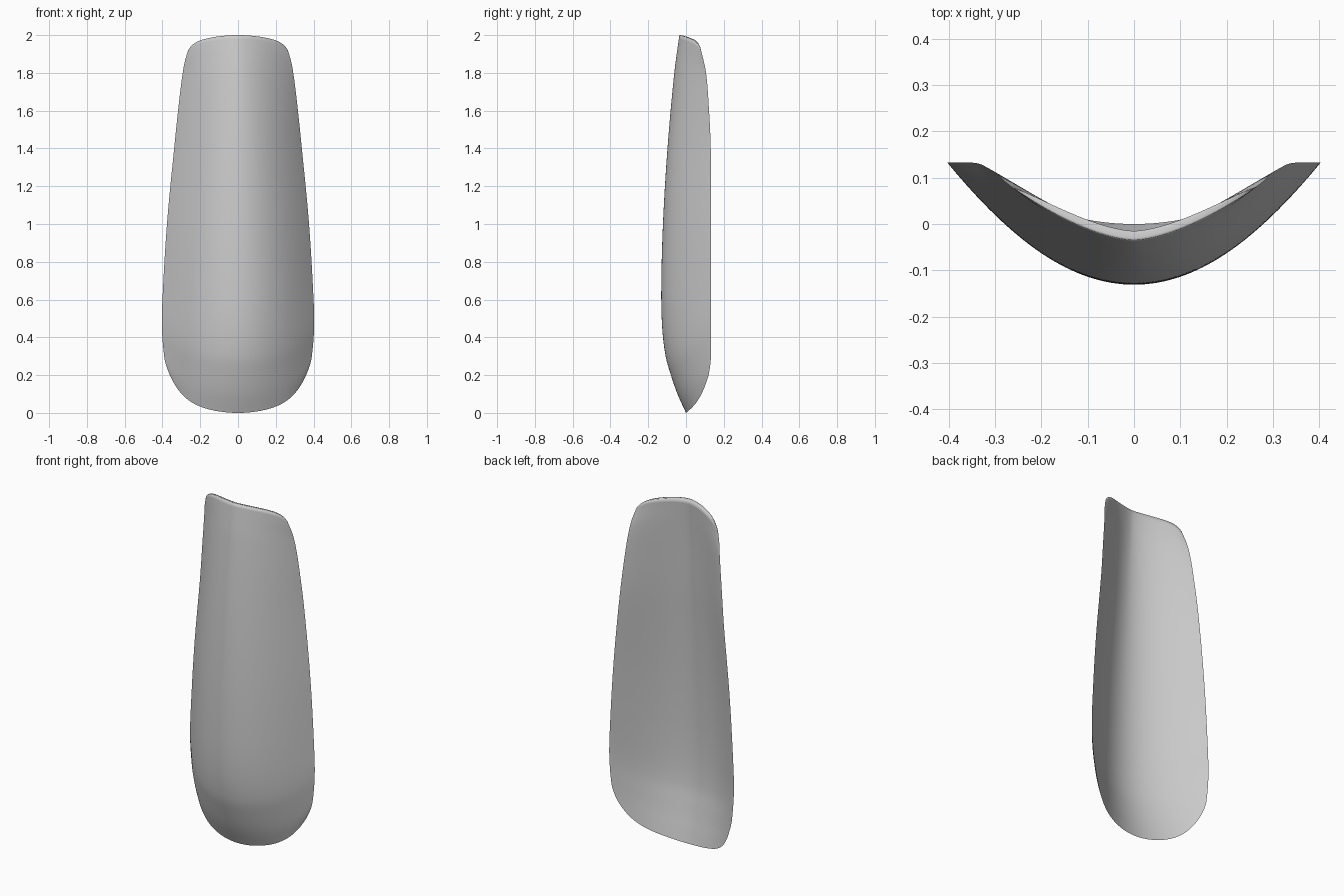
import bpy, bmesh

cube = bpy.data.objects.get("Cube")
if cube:
    bpy.data.objects.remove(cube, do_unlink=True)


def curve(points):
    """Smooth Hermite curve through (position, value) points."""
    n = len(points)
    slopes = []
    for i in range(n):
        a, b = points[max(i - 1, 0)], points[min(i + 1, n - 1)]
        slopes.append((b[1] - a[1]) / (b[0] - a[0]))

    def value(p):
        i = 0
        while i < n - 2 and p > points[i + 1][0]:
            i += 1
        (p0, v0), (p1, v1) = points[i], points[i + 1]
        h = p1 - p0
        u = (p - p0) / h
        return ((2*u**3 - 3*u**2 + 1) * v0 + (u**3 - 2*u**2 + u) * h * slopes[i]
                + (3*u**2 - 2*u**3) * v1 + (u**3 - u**2) * h * slopes[i + 1])
    return value


# Height profiles: half width, depth of the middle ridge, depth of the side rim
half_width = curve([(.2, .361), (.25, .38), (.3, .391), (.45, .403), (.6, .4), (1, .376),
                    (1.4, .338), (1.7, .306), (1.85, .284), (1.92, .264)])
ridge = curve([(0, 0), (.1, -.045), (.2, -.08), (.3, -.108), (.45, -.126), (.65, -.131),
               (1, -.122), (1.4, -.098), (1.8, -.062), (2, -.035)])
side_rim = curve([(.2, .12), (.25, .128), (.3, .132), (.5, .133), (1, .133), (1.4, .131),
                  (1.6, .122), (1.8, .106), (1.92, .08)])
# Wall thickness along the middle, from the bottom edge to the top lip
thickness = curve([(0, 0), (.05, .02), (.15, .04), (.3, .05), (.7, .05), (.9, .035), (1, .02)])

COLS, ROWS = 64, 96


def shell_point(s, t, depth):
    """Point on the wall: depth 0 is the outer face, 1 the inner face."""
    a = abs(s)
    z_side = .2 + 1.72 * t
    bottom = .1 * a**2 + .1 * a**6
    top = 2 - .045 * a**2 - .035 * a**10
    c, e = ridge(2 * t), side_rim(z_side)
    y = c + (e - c) * a**(2 - .4 * t**4)
    wall = depth * (1 - a**4)
    return (s * half_width(z_side), y + wall * thickness(t),
            bottom + (top - bottom) * t - .004 * wall**2 * t**8)


# Curved shell: one sheet folded over the top lip
rings = [(j / ROWS, 0) for j in range(ROWS + 1)]
rings += [(1, .25), (1, .5), (1, .75)]
rings += [(j / ROWS, 1) for j in range(ROWS, -1, -1)]
columns = [2 * i / COLS - 1 for i in range(COLS + 1)]
bm = bmesh.new()
grid = [[bm.verts.new(shell_point(s, t, d)) for s in columns] for t, d in rings]
for low, high in zip(grid, grid[1:]):
    for i in range(COLS):
        bm.faces.new((low[i], low[i + 1], high[i + 1], high[i]))
bmesh.ops.dissolve_degenerate(bm, dist=1e-6, edges=bm.edges)
mesh = bpy.data.meshes.new("curved_shell")
bm.to_mesh(mesh)
bm.free()
mesh.shade_smooth()
shell = bpy.data.objects.new("curved_shell", mesh)
bpy.context.collection.objects.link(shell)

# Plain grey finish
grey = bpy.data.materials.new("light_grey")
grey.use_nodes = True
colour = (.6, .6, .6, 1)
grey.diffuse_color = colour
grey.node_tree.nodes["Principled BSDF"].inputs["Base Color"].default_value = colour
mesh.materials.append(grey)
